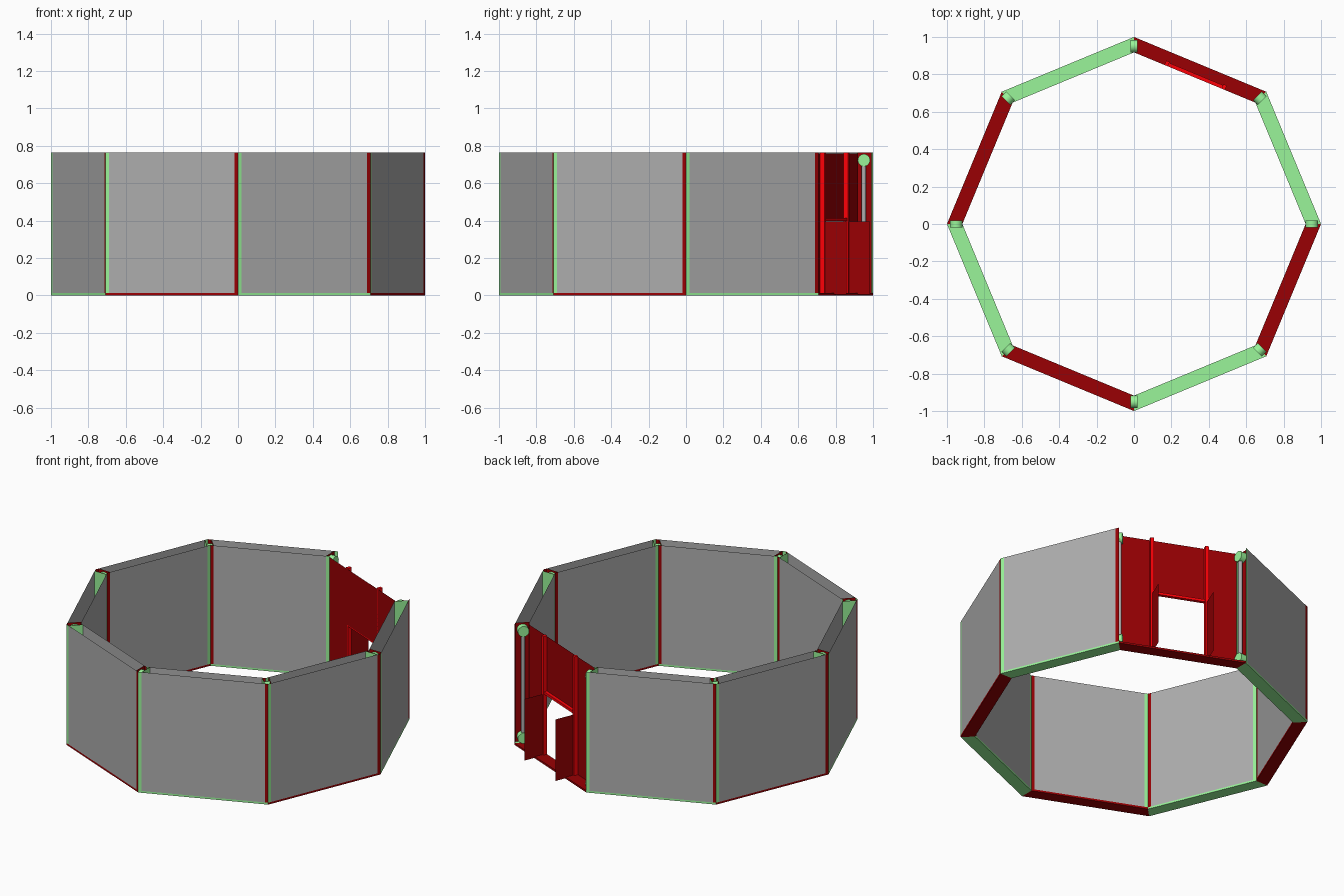
import bpy, bmesh
from math import sin, cos, tan, radians
from mathutils import Vector, Matrix

if "Cube" in bpy.data.objects:
    bpy.data.objects.remove(bpy.data.objects["Cube"])

A = radians(22.5)
R, T, TOP, LIP, END = 1.0, 0.076, 0.765, 0.012, 0.02
GATE = 1


def material(name, rgb):
    m = bpy.data.materials.new(name)
    m.diffuse_color = (*rgb, 1)
    m.use_nodes = True
    m.node_tree.nodes["Principled BSDF"].inputs["Base Color"].default_value = m.diffuse_color
    return m


GREEN = material("green", (0.32, 0.91, 0.32))
RED = material("dark_red", (0.32, 0.0, 0.001))
BRIGHT = material("bright_red", (1.0, 0.0, 0.002))
GREY = material("panel_grey", (0.42, 0.42, 0.42))


def finish(bm, name, mat):
    me = bpy.data.meshes.new(name)
    bm.to_mesh(me)
    bm.free()
    ob = bpy.data.objects.new(name, me)
    bpy.context.collection.objects.link(ob)
    me.materials.append(mat)
    return ob


def half(d):
    """Half length of a wall at depth d behind its outer face."""
    return (R * cos(A) - d) * tan(A)


def place(k, u, d, z):
    m = A + k * 2 * A
    r = R * cos(A) - d
    return Vector((r * cos(m) - u * sin(m), r * sin(m) + u * cos(m), z))


def extrude(name, k, pts, z0, z1, mat):
    """Raise (along, depth) points of wall k: two give a sheet, four a solid."""
    bm = bmesh.new()
    low = [bm.verts.new(place(k, u, d, z0)) for u, d in pts]
    high = [bm.verts.new(place(k, u, d, z1)) for u, d in pts]
    n = len(pts)
    for i in range(n if n > 2 else 1):
        j = (i + 1) % n
        bm.faces.new((low[i], low[j], high[j], high[i]))
    if n > 2:
        bm.faces.new(low[::-1])
        bm.faces.new(high)
        bmesh.ops.recalc_face_normals(bm, faces=bm.faces)
    return finish(bm, name, mat)


def box(name, k, u0, u1, d0, d1, z0, z1, mat):
    return extrude(name, k, [(u0, d0), (u1, d0), (u1, d1), (u0, d1)], z0, z1, mat)


def cylinder(name, matrix, radius, depth, sides, mat):
    bm = bmesh.new()
    bmesh.ops.create_cone(bm, cap_ends=True, segments=sides, radius1=radius,
                          radius2=radius, depth=depth, matrix=matrix)
    for f in bm.faces:
        f.smooth = len(f.verts) == 4
    for e in bm.edges:
        e.smooth = all(f.smooth for f in e.link_faces)
    return finish(bm, name, mat)


for k in range(8):
    colour = RED if k % 2 else GREEN
    h0, h1 = half(0), half(T)

    # Mitred bottom track
    extrude("bottom_track", k, [(-h0, 0), (h0, 0), (h1, T), (-h1, T)], 0, LIP, colour)

    # Outer and inner skins; each wall has a green edge on one end, red on the other
    if k != GATE:
        for name, d in (("outer", 0), ("inner", T)):
            h = half(d)
            extrude(name + "_skin", k, [(-h + END, d), (h - END, d)], LIP, TOP, GREY)
            for s, mat in ((-1, GREEN), (1, RED)):
                extrude(name + "_edge_strip", k, [(s * (h - END), d), (s * h, d)],
                        LIP, TOP, mat)
        # End plates: red towards the joint, green towards the inside of the wall
        for s in (-1, 1):
            for e, mat in ((END, RED), (END + 0.002, GREEN)):
                extrude("end_plate", k, [(s * (h0 - e), 0), (s * (h1 - e), T)],
                        LIP, TOP, mat)

    # Corner hinge: two discs joined by an upright rod
    a = k * 2 * A
    c = Vector((0.951 * cos(a), 0.951 * sin(a), 0))
    turn = Matrix.Rotation(a, 4, 'Z') @ Matrix.Rotation(radians(90), 4, 'X')
    for z in (0.047, 0.723):
        cylinder("hinge_disc", Matrix.Translation(c + Vector((0, 0, z))) @ turn,
                 0.033, 0.036, 24, GREEN)
    cylinder("hinge_rod", Matrix.Translation(c + Vector((0, 0, 0.385))),
             0.0125, 0.64, 16, GREY)

# Gate wall: inner panels around the doorway, studs, lintel and open doors
S, DOOR_TOP = 0.165, 0.405
edge = half(T)
extrude("gate_top_panel", GATE, [(-S, T), (S, T)], DOOR_TOP, TOP - 0.006, RED)
for s in (-1, 1):
    extrude("gate_side_panel", GATE, [(s * S, T), (s * edge, T)], LIP, TOP - 0.006, RED)
    box("gate_stud", GATE, s * S - 0.01, s * S + 0.01, 0.05, T, LIP, TOP, BRIGHT)
    extrude("gate_door", GATE, [(s * S, 0.055), (s * S, -0.072)], 0.005, 0.395, RED)
box("gate_lintel", GATE, -S, S, 0.056, T, DOOR_TOP - 0.008, DOOR_TOP + 0.008, BRIGHT)
